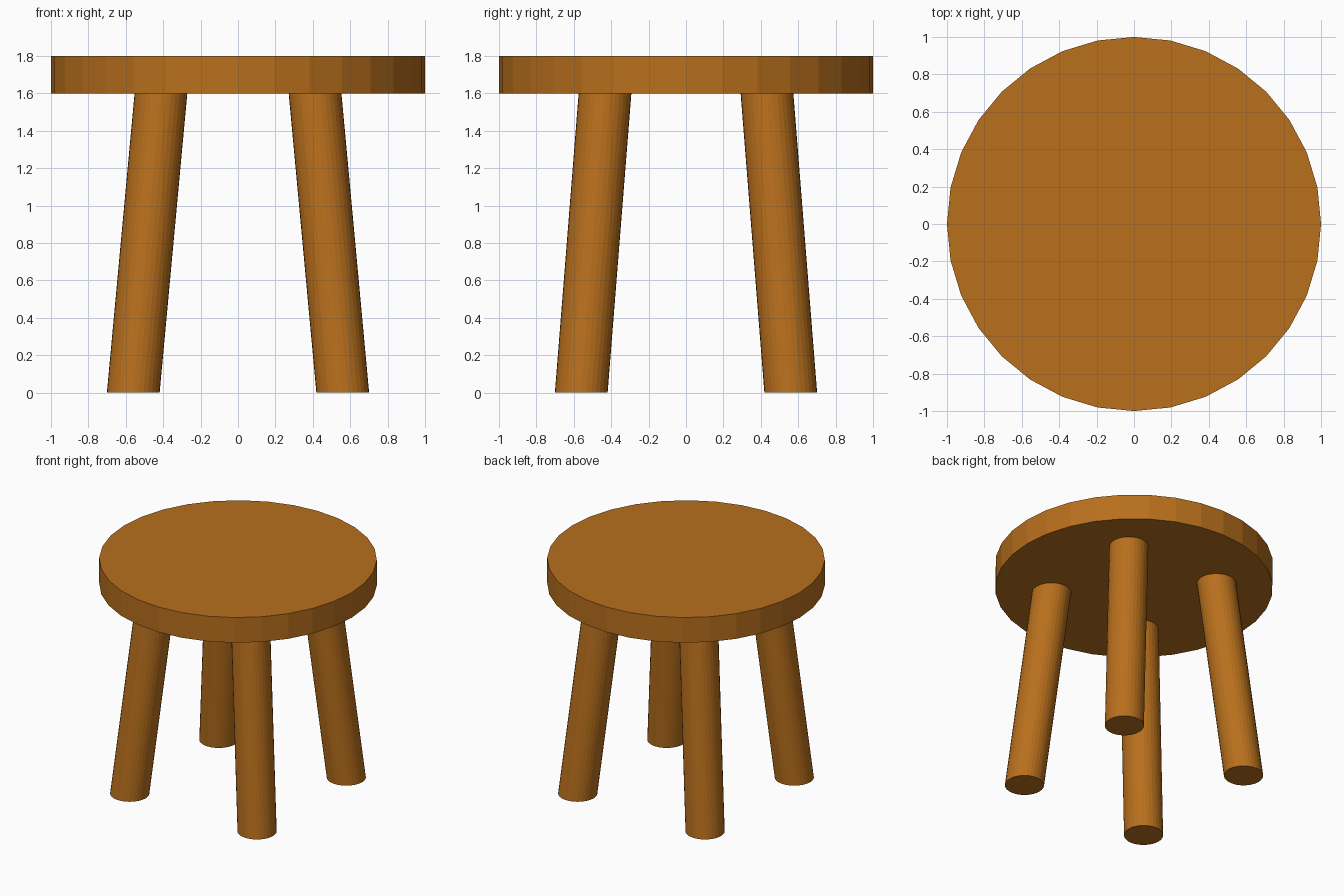
import bpy
import bmesh
from mathutils import Vector

if "Cube" in bpy.data.objects:
    bpy.data.objects.remove(bpy.data.objects["Cube"])

SIDES = 32

wood = bpy.data.materials.new("wood")
wood.diffuse_color = (0.48, 0.16, 0.012, 1.0)
wood.use_nodes = True
wood.node_tree.nodes["Principled BSDF"].inputs["Base Color"].default_value = wood.diffuse_color


def make_cylinder(name, radius, bottom, top):
    """Cylinder with level ends whose axis may lean from bottom to top."""
    bottom, top = Vector(bottom), Vector(top)
    height = top.z - bottom.z
    bm = bmesh.new()
    bmesh.ops.create_cone(bm, cap_ends=True, segments=SIDES,
                          radius1=radius, radius2=radius, depth=height)
    for v in bm.verts:
        t = v.co.z / height + 0.5
        centre = bottom.lerp(top, t)
        v.co = Vector((v.co.x + centre.x, v.co.y + centre.y, centre.z))
    mesh = bpy.data.meshes.new(name)
    bm.to_mesh(mesh)
    bm.free()
    mesh.materials.append(wood)
    obj = bpy.data.objects.new(name, mesh)
    bpy.context.collection.objects.link(obj)
    return obj


# Round seat
make_cylinder("seat", 1.0, (0, 0, 1.6), (0, 0, 1.8))

# Four splayed legs, mirrored in x and y
for y_name, sy in (("front", -1), ("back", 1)):
    for x_name, sx in (("left", -1), ("right", 1)):
        make_cylinder(f"{y_name}_{x_name}_leg", 0.141,
                      (0.56 * sx, 0.56 * sy, 0), (0.412 * sx, 0.433 * sy, 1.6))
